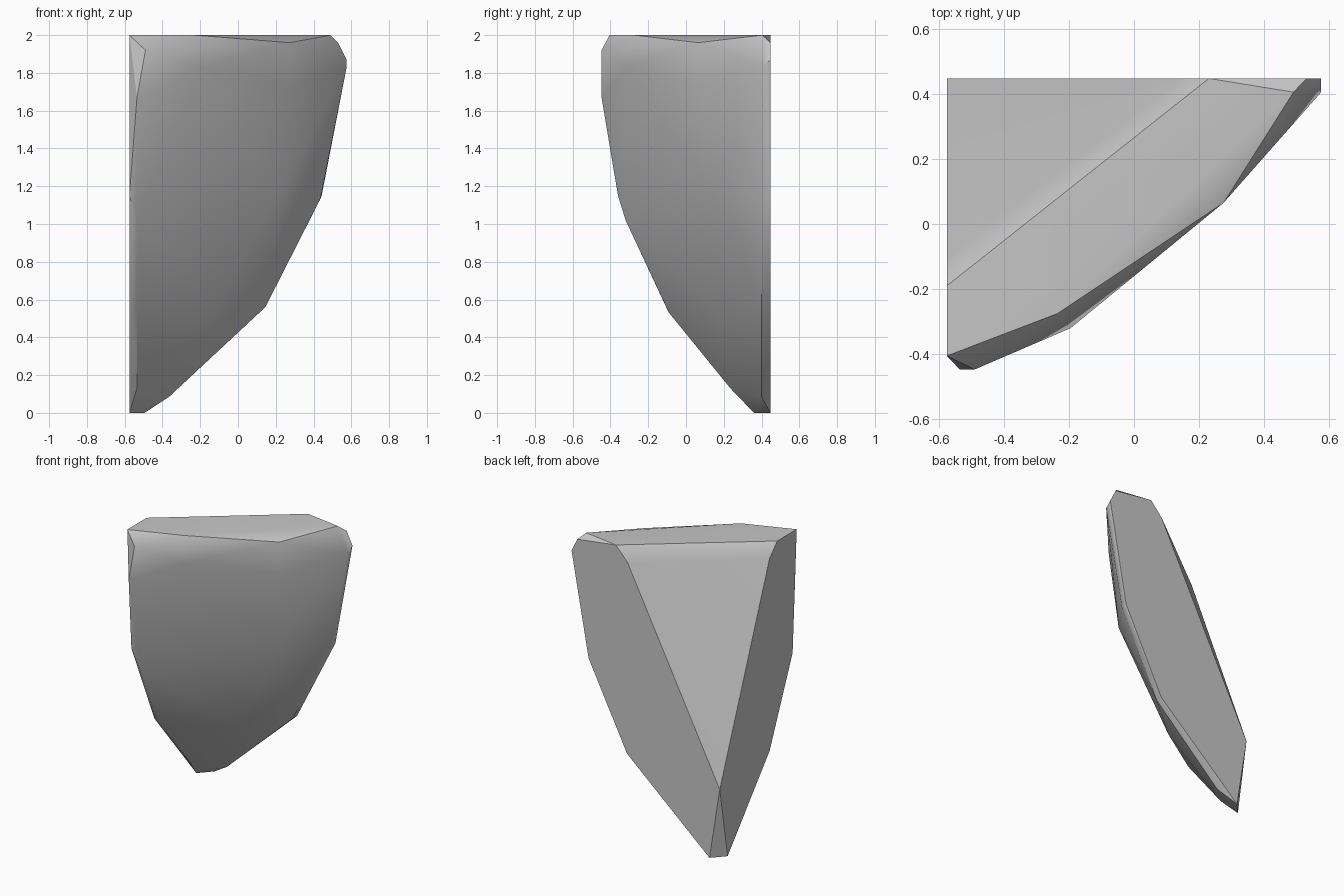
import bpy
import bmesh
import math

# Remove the default cube only
default_cube = bpy.data.objects.get("Cube")
if default_cube:
    bpy.data.objects.remove(default_cube, do_unlink=True)

# One plain stone colour
stone = bpy.data.materials.new("light grey stone")
stone.use_nodes = True
stone_colour = (0.57, 0.57, 0.57, 1)
stone.diffuse_color = stone_colour
stone.node_tree.nodes["Principled BSDF"].inputs["Base Color"].default_value = stone_colour

# The two flat walls that meet at the rear corner
BACK_Y = 0.447
SIDE_X = -0.575
TOP_Z = 2


def on_back_wall(outline):
    """Points given as x, z on the flat back wall."""
    return [(x, BACK_Y, z) for x, z in outline]


def on_side_wall(outline):
    """Points given as y, z on the flat side wall."""
    return [(SIDE_X, y, z) for y, z in outline]


def on_top(outline):
    """Points given as x, y on the flat top."""
    return [(x, y, TOP_Z) for x, y in outline]


def build_convex_stone(name, points, material):
    """Wrap the outlines in a convex shell and merge its flat regions."""
    bm = bmesh.new()
    for point in points:
        bm.verts.new(point)
    hull = bmesh.ops.convex_hull(bm, input=bm.verts[:])
    unused = [item for item in set(hull["geom_interior"] + hull["geom_unused"])
              if isinstance(item, bmesh.types.BMVert) and item.is_valid]
    if unused:
        bmesh.ops.delete(bm, geom=unused, context="VERTS")
    bmesh.ops.dissolve_limit(bm, angle_limit=math.radians(1),
                             verts=bm.verts[:], edges=bm.edges[:])
    bmesh.ops.recalc_face_normals(bm, faces=bm.faces[:])
    mesh = bpy.data.meshes.new(name)
    bm.to_mesh(mesh)
    bm.free()
    mesh.materials.append(material)
    obj = bpy.data.objects.new(name, mesh)
    bpy.context.collection.objects.link(obj)
    return obj


# Back wall: inner V edge, upper corner, then the curved outer edge to the foot
back_wall = on_back_wall([
    (SIDE_X, 0.5), (0.14, 1.9), (0.23, TOP_Z), (0.53, 1.96),
    (0.575, 1.87), (0.443, 1.15), (0.145, 0.56), (-0.495, 0),
])

# Side wall: inner V edge, then the curved outer edge to the foot
side_wall = on_side_wall([
    (-0.105, 1.91), (-0.19, TOP_Z), (-0.405, TOP_Z),
    (-0.36, 1.15), (-0.105, 0.56), (0.36, 0),
])

# Top: front rim corners
top_rim = on_top([(-0.235, -0.275), (0.49, 0.405)])

# Worn edges beside the two walls
worn_edges = [
    (0.575, 0.405, 1.83), (0.435, 0.4, 1.13),
    (0.145, 0.4, 0.56), (-0.365, 0.4, 0.085),
    (-0.49, -BACK_Y, 1.92), (-0.535, -BACK_Y, 1.67),
    (-0.535, -0.32, 1.02), (-0.535, -0.09, 0.53), (-0.535, 0.235, 0.13),
]

# Bulge of the rounded front
front_bulge = [
    (0.275, 0.065, 1.96), (-0.195, -0.32, 1.83),
    (0.28, 0.08, 1.74), (0.23, 0.12, 1.19), (-0.13, 0.19, 0.5),
]

stone_shard = build_convex_stone(
    "stone_shard",
    back_wall + side_wall + top_rim + worn_edges + front_bulge, stone)

# Soft front, crisp broken edges
for other in bpy.context.selected_objects:
    other.select_set(False)
stone_shard.select_set(True)
bpy.context.view_layer.objects.active = stone_shard
bpy.ops.object.shade_smooth_by_angle(angle=math.radians(33))
weighted = stone_shard.modifiers.new("even shading", "WEIGHTED_NORMAL")
weighted.keep_sharp = True
